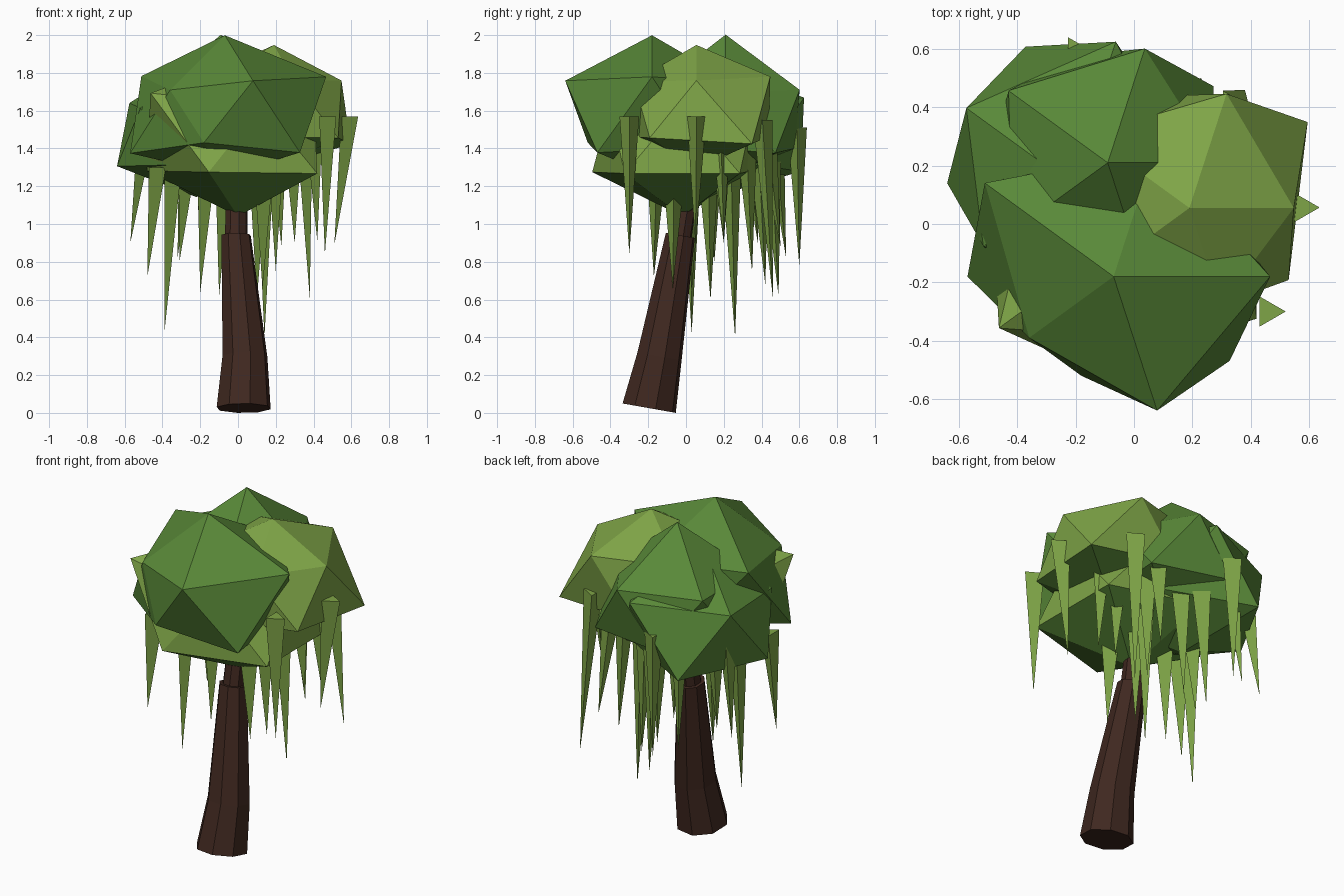
import bpy
import bmesh
import math
from mathutils import Matrix, Vector

cube = bpy.data.objects.get("Cube")
if cube:
    bpy.data.objects.remove(cube, do_unlink=True)


def make_material(name, colour):
    material = bpy.data.materials.new(name)
    material.use_nodes = True
    material.diffuse_color = (*colour, 1)
    shader = next(n for n in material.node_tree.nodes if n.type == "BSDF_PRINCIPLED")
    shader.inputs["Base Color"].default_value = (*colour, 1)
    return material


dark_green = make_material("dark green leaves", (0.1, 0.25, 0.04))
light_green = make_material("light green leaves", (0.212, 0.376, 0.063))
brown = make_material("brown bark", (0.05, 0.021, 0.014))


def make_object(name, bm, materials):
    bmesh.ops.recalc_face_normals(bm, faces=bm.faces[:])
    mesh = bpy.data.meshes.new(name)
    bm.to_mesh(mesh)
    bm.free()
    for material in materials:
        mesh.materials.append(material)
    obj = bpy.data.objects.new(name, mesh)
    bpy.context.scene.collection.objects.link(obj)
    return obj


# Leaf clumps: flattened icosahedra with uneven corners, light ones dark underneath
def leaf_clump(name, centre, top, upper, lower, bottom, materials):
    bm = bmesh.new()
    bmesh.ops.create_icosphere(bm, subdivisions=1, radius=1)
    lowest = min(bm.verts, key=lambda v: v.co.z)
    for face in lowest.link_faces:
        face.material_index = len(materials) - 1
    for vert in bm.verts:
        step = math.atan2(vert.co.y, vert.co.x) / math.radians(72)
        if abs(vert.co.z) > 0.9:
            reach = top if vert.co.z > 0 else bottom
        elif vert.co.z > 0:
            reach = upper[round(step) % 5]
        else:
            reach = lower[round(step - 0.5) % 5]
        vert.co *= reach
        vert.co.z *= 0.78
    bmesh.ops.translate(bm, verts=bm.verts[:], vec=centre)
    return make_object(name, bm, materials)


leaf_clump("front_leaf_clump", (-.07, -.18, 1.57), .55,
           (.6, .51, .61, .4, .54), (.47, .45, .56, .4, .55), .4, [dark_green])
leaf_clump("back_leaf_clump", (-.09, .21, 1.55), .58,
           (.42, .46, .47, .45, .45), (.5, .43, .45, .4, .4), .4, [dark_green])
leaf_clump("back_side_leaf_clump", (-.22, .14, 1.47), .5,
           (.45, .57, .49, .41, .45), (.45, .55, .47, .45, .45), .42, [dark_green])
leaf_clump("side_leaf_clump", (.19, .055, 1.62), .42,
           (.4, .46, .48, .43, .39), (.56, .45, .4, .45, .47), .42,
           [light_green, dark_green])
leaf_clump("lower_leaf_clump", (0, -.02, 1.47), .5,
           (.45, .45, .45, .64, .45), (.58, .5, .54, .56, .58), .55,
           [light_green, dark_green])


# Trunk: tilted rings joined along a leaning path
def trunk_section(name, rings, sides=8):
    bm = bmesh.new()
    tilt = Matrix.Rotation(math.radians(-10), 3, "X")
    loops = []
    for centre, radius in rings:
        loop = []
        for i in range(sides):
            angle = math.tau * (i + 0.3) / sides
            offset = Vector((math.cos(angle), math.sin(angle), 0)) * radius
            loop.append(bm.verts.new(Vector(centre) + tilt @ offset))
        loops.append(loop)
    for below, above in zip(loops, loops[1:]):
        for i in range(sides):
            j = (i + 1) % sides
            bm.faces.new((below[i], below[j], above[j], above[i]))
    bm.faces.new(loops[0])
    bm.faces.new(loops[-1])
    return make_object(name, bm, [brown])


trunk_section("trunk", [((.03, -.195, .025), .147), ((.037, -.14, .3), .122),
                        ((-.01, -.03, .94), .08)])
trunk_section("upper_trunk", [((-.01, -.035, .9), .062), ((-.005, .03, 1.3), .055)])


# Hanging vines: three-sided spikes whose tops sit inside the leaves
def hanging_vine(name, x, y, tip, top, spread=0.92):
    bm = bmesh.new()
    point = bm.verts.new((x, y, tip))
    corners = []
    for i in range(3):
        angle = math.tau * i / 3
        corners.append(bm.verts.new((x * spread + 0.06 * math.cos(angle),
                                     y * spread + 0.06 * math.sin(angle), top)))
    bm.faces.new(corners)
    for i in range(3):
        bm.faces.new((corners[i], point, corners[(i + 1) % 3]))
    return make_object(name, bm, [light_green])


vines = [
    (.46, -.3, .84, 1.57, 1), (.51, .05, .89, 1.57, 1.13),
    (.38, .46, .61, 1.55, .88), (.42, .2, .91, 1.5), (.14, .26, .4, 1.3),
    (.13, -.07, .66, 1.2), (.1, .13, .6, 1.25), (.23, .5, .88, 1.45, .86),
    (.3, .2, .9, 1.4), (-.39, .03, .42, 1.3), (-.48, -.17, .72, 1.3),
    (-.57, .38, .9, 1.5, .88), (-.2, .6, .78, 1.51, .98),
    (-.32, .53, .82, 1.5, .88), (0, .42, .68, 1.35), (-.2, .03, .64, 1.25),
    (-.31, .15, .8, 1.3), (.2, .35, .75, 1.4), (-.1, .49, .62, 1.35),
]
for number, vine in enumerate(vines, 1):
    hanging_vine(f"hanging_vine_{number}", *vine)
